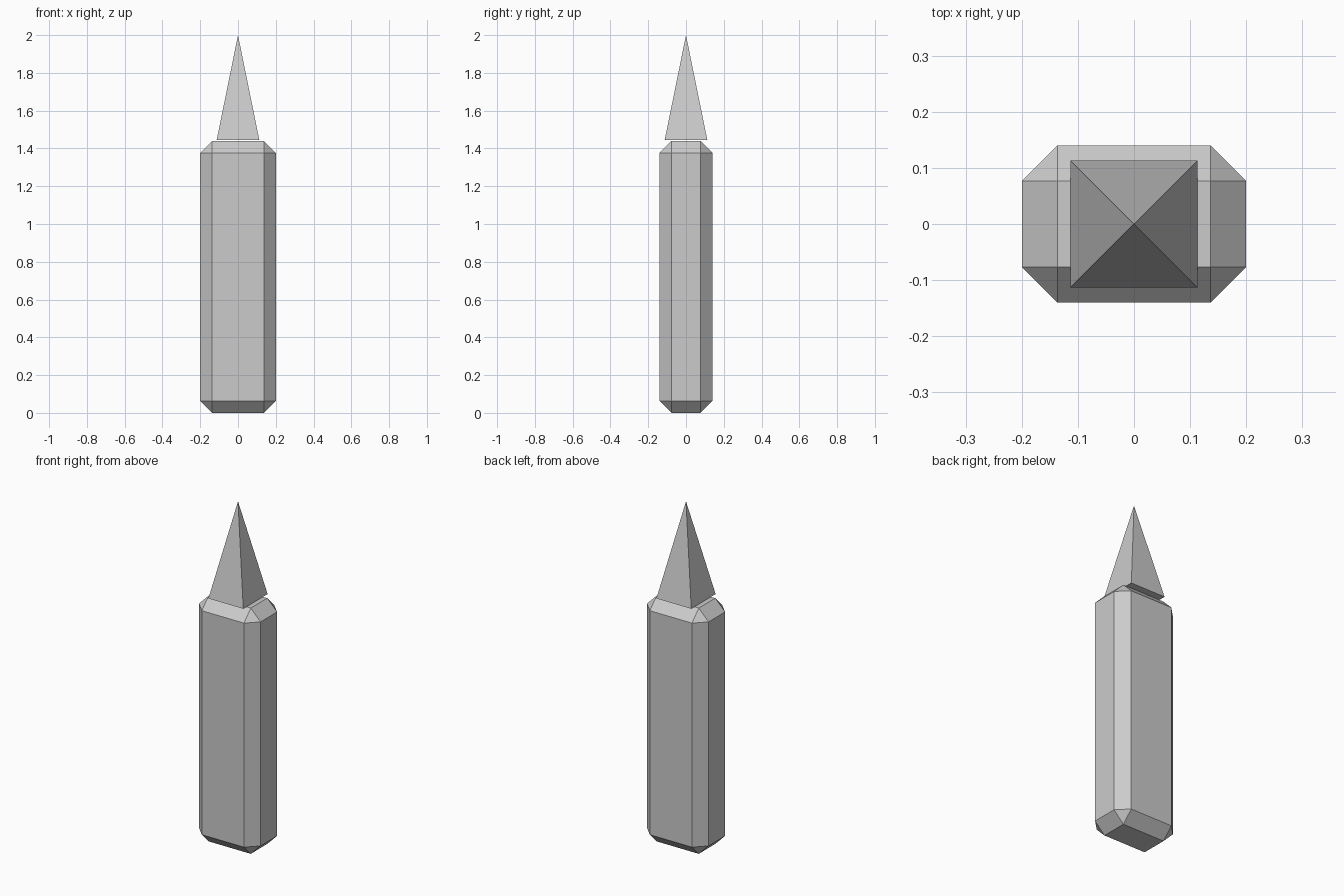
import bpy
import math

# Remove the default cube
cube = bpy.data.objects.get("Cube")
if cube:
    bpy.data.objects.remove(cube, do_unlink=True)

GREY = (0.6, 0.6, 0.6, 1.0)
mat = bpy.data.materials.new("plain grey")
mat.use_nodes = True
mat.diffuse_color = GREY
mat.node_tree.nodes["Principled BSDF"].inputs["Base Color"].default_value = GREY

BODY_TOP = 1.44
SPIKE_HALF = 0.113

# Body: tall box with chamfered edges
bpy.ops.mesh.primitive_cube_add(size=1, location=(0, 0, BODY_TOP / 2))
body = bpy.context.object
body.name = "body"
body.scale = (0.4, 0.28, BODY_TOP)
bpy.ops.object.transform_apply(location=False, rotation=False, scale=True)
bevel = body.modifiers.new("chamfer", "BEVEL")
bevel.width = 0.0636
bevel.segments = 1
bevel.limit_method = "NONE"

# Spike: four-sided pyramid resting on the body
height = 2.0 - BODY_TOP - 0.004
bpy.ops.mesh.primitive_cone_add(
    vertices=4, radius1=SPIKE_HALF * math.sqrt(2), radius2=0, depth=height,
    location=(0, 0, 2.0 - height / 2), rotation=(0, 0, math.pi / 4))
spike = bpy.context.object
spike.name = "spike"
bpy.ops.object.transform_apply(location=False, rotation=True, scale=False)

for part in (body, spike):
    part.data.materials.append(mat)
